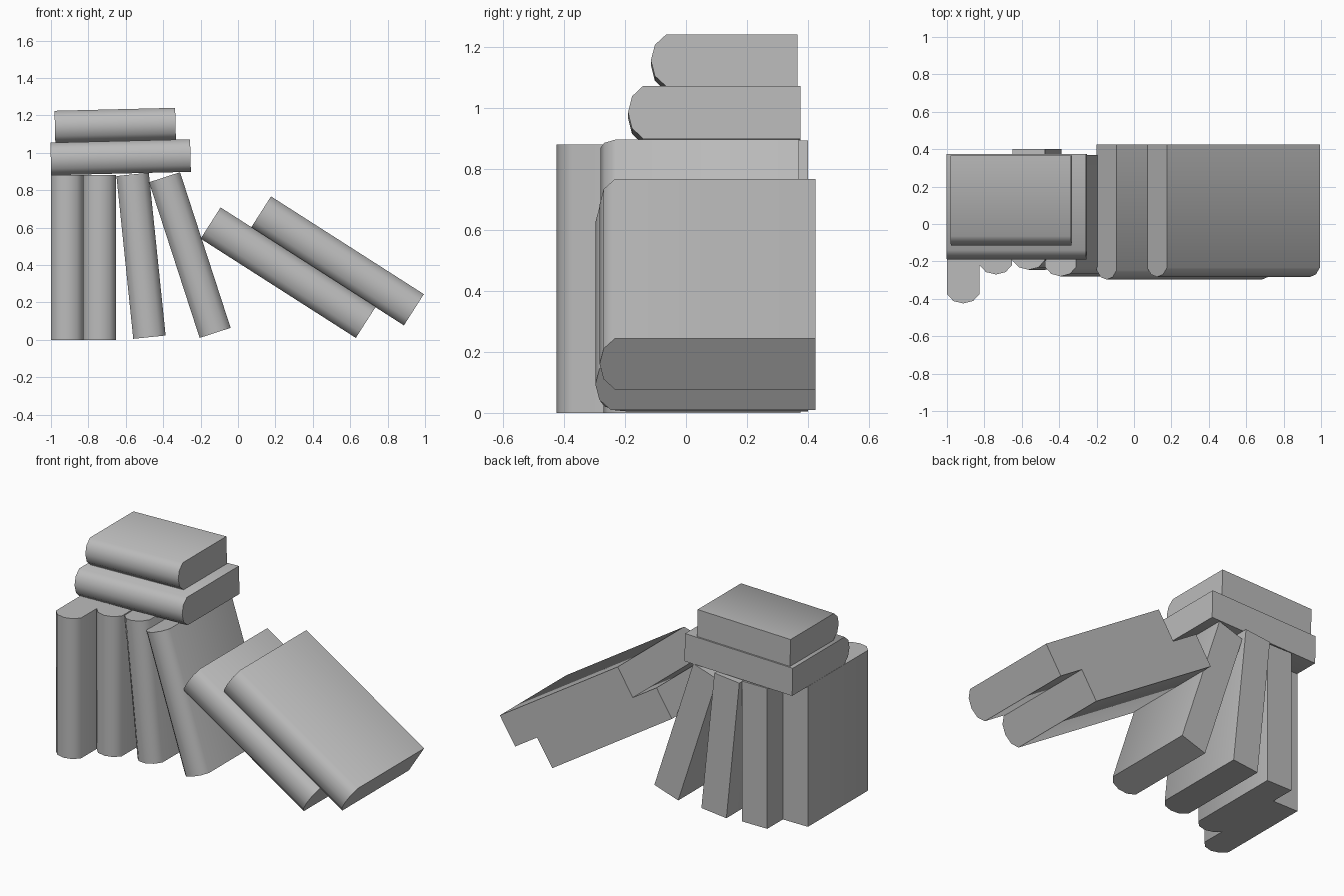
import bpy
import bmesh
from math import radians, cos, sin
from mathutils import Vector

cube = bpy.data.objects.get("Cube")
if cube:
    bpy.data.objects.remove(cube, do_unlink=True)

grey = bpy.data.materials.new("plain grey")
grey.use_nodes = True
grey.diffuse_color = (0.5, 0.5, 0.5, 1)
grey.node_tree.nodes["Principled BSDF"].inputs["Base Color"].default_value = (0.5, 0.5, 0.5, 1)

# Rounded spine: position across the thickness, and setback from the front
SPINE = [(0, 0.05), (0.2, 0.013), (0.5, 0), (0.8, 0.013), (1, 0.05)]


def book(name, x, z, lean, length, thick, front, back):
    """Extrude a book section along its height, leaning about its lower corner."""
    a = radians(lean)
    across = Vector((cos(a), 0, sin(a))) * thick
    along = Vector((-sin(a), 0, cos(a))) * length
    corner = Vector((x, 0, z))
    section = [(t, front + s) for t, s in SPINE] + [(1, back), (0, back)]
    bm = bmesh.new()
    base = bm.faces.new([bm.verts.new(corner + across * t + Vector((0, y, 0)))
                         for t, y in section])
    extruded = bmesh.ops.extrude_face_region(bm, geom=[base], use_keep_orig=True)
    bmesh.ops.translate(bm, vec=along,
                        verts=[v for v in extruded["geom"] if isinstance(v, bmesh.types.BMVert)])
    bmesh.ops.recalc_face_normals(bm, faces=bm.faces)
    mesh = bpy.data.meshes.new(name)
    bm.to_mesh(mesh)
    bm.free()
    mesh.materials.append(grey)
    obj = bpy.data.objects.new(name, mesh)
    bpy.context.collection.objects.link(obj)
    bpy.ops.object.select_all(action="DESELECT")
    obj.select_set(True)
    bpy.context.view_layer.objects.active = obj
    bpy.ops.object.shade_smooth_by_angle(angle=radians(60))


# Standing row
book("upright_book_outer", -1, 0, 0, 0.88, 0.174, -0.425, 0.22)
book("upright_book_inner", -0.826, 0, 0, 0.88, 0.174, -0.27, 0.375)
book("tilted_book", -0.56, 0.005, 5.9, 0.875, 0.174, -0.245, 0.4)
book("leaning_book", -0.205, 0.01, 18, 0.875, 0.174, -0.28, 0.37)

# Fallen pair
book("fallen_book_lower", 0.63, 0.01, 57.4, 0.985, 0.198, -0.297, 0.425)
book("fallen_book_upper", 0.887, 0.077, 57.4, 0.97, 0.198, -0.283, 0.425)

# Flat stack on top
book("stacked_book_lower", -0.252, 0.898, 91.4, 0.747, 0.174, -0.19, 0.375)
book("stacked_book_upper", -0.332, 1.07, 91.4, 0.645, 0.17, -0.115, 0.365)
